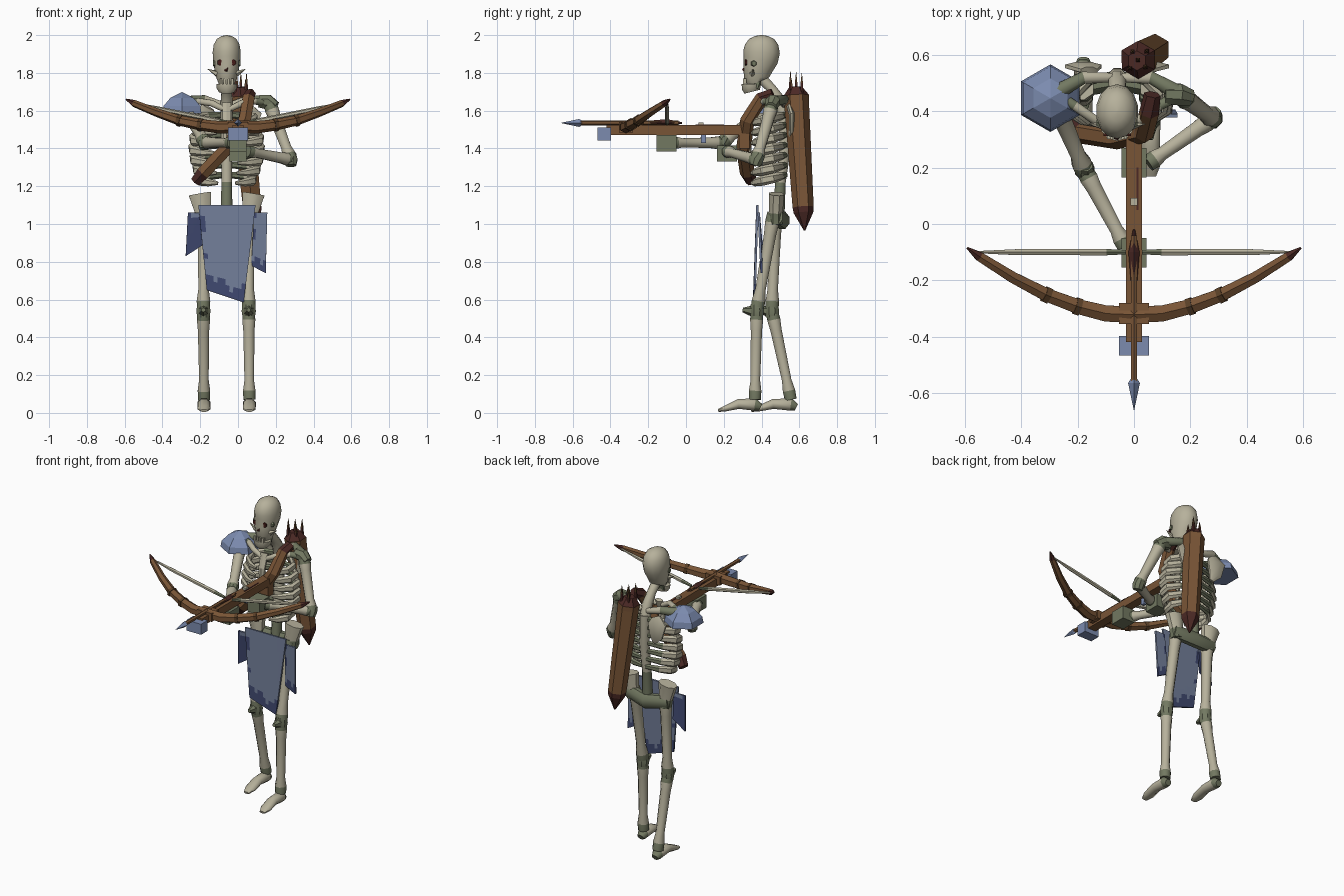
import bpy, bmesh, math, random
from mathutils import Vector

if "Cube" in bpy.data.objects:
    bpy.data.objects.remove(bpy.data.objects["Cube"])
random.seed(4)


def colour(name, rgb):
    m = bpy.data.materials.new(name)
    m.use_nodes = True
    m.diffuse_color = (*rgb, 1)
    m.node_tree.nodes["Principled BSDF"].inputs["Base Color"].default_value = (*rgb, 1)
    return m


BONE = colour("pale bone", (.47, .44, .33))
MOSS = colour("mossy bone", (.17, .19, .12))
STEEL = colour("blue steel", (.20, .26, .43))
CLOTH = colour("blue cloth", (.17, .21, .32))
NAVY = colour("navy stain", (.05, .065, .16))
WOOD = colour("brown wood", (.19, .09, .037))
DARK = colour("dark leather", (.07, .022, .018))
BAND = colour("dark wood", (.10, .05, .02))
SOCKET = colour("eye socket", (.06, .012, .01))


def finish(name, bm, mats, smooth=0):
    bmesh.ops.recalc_face_normals(bm, faces=bm.faces)
    me = bpy.data.meshes.new(name)
    bm.to_mesh(me)
    bm.free()
    for m in mats:
        me.materials.append(m)
    if smooth:
        me.shade_smooth()
        me.set_sharp_from_angle(angle=math.radians(smooth))
    ob = bpy.data.objects.new(name, me)
    bpy.context.collection.objects.link(ob)
    return ob


def tube(name, pts, radii, mats, sides=8, smooth=0, ref=None, turn=0.5):
    """Loft rings along a path; one material, or one per segment."""
    pts = [Vector(p) for p in pts]
    whole = pts[-1] - pts[0]
    ref = Vector(ref or ((0, 1, 0) if abs(whole.z) > .7 * whole.length else (0, 0, 1)))
    mats = mats if isinstance(mats, list) else [mats] * (len(pts) - 1)
    used = list(dict.fromkeys(mats))
    bm = bmesh.new()
    rings = []
    for i, p in enumerate(pts):
        t = (pts[min(i + 1, len(pts) - 1)] - pts[max(i - 1, 0)]).normalized()
        side = ref.cross(t).normalized()
        up = t.cross(side)
        r = radii[i] if isinstance(radii[i], tuple) else (radii[i], radii[i])
        angles = [2 * math.pi * (k + turn) / sides for k in range(sides)]
        rings.append([bm.verts.new(p + side * math.cos(a) * r[0] + up * math.sin(a) * r[1])
                      for a in angles])
    for i, m in enumerate(mats):
        for k in range(sides):
            j = (k + 1) % sides
            f = bm.faces.new((rings[i][k], rings[i][j], rings[i + 1][j], rings[i + 1][k]))
            f.material_index = used.index(m)
    bm.faces.new(rings[0]).material_index = 0
    bm.faces.new(rings[-1]).material_index = used.index(mats[-1])
    return finish(name, bm, used, smooth)


def box(name, lo, hi, mat):
    bm = bmesh.new()
    bmesh.ops.create_cube(bm, size=1)
    for v in bm.verts:
        v.co = [(a + b) / 2 + c * (b - a) for a, b, c in zip(lo, hi, v.co)]
    return finish(name, bm, [mat])


def bone(name, a, b, r):
    """Limb bone, slim in the middle, with mossy ends."""
    a, b = Vector(a), Vector(b)
    steps = (0, .1, .22, .78, .9, 1)
    return tube(name, [a.lerp(b, s) for s in steps],
                [r * k for k in (1.0, 1.1, .95, .8, 1.05, 1.0)],
                [MOSS, BONE, BONE, BONE, MOSS], smooth=60)


MID = -.06                      # body centre line
SIDES = (("left", 1), ("right", -1))

# Skull, jaw and teeth
levels = [(1.752, .385, .045, .06), (1.775, .375, .056, .068), (1.82, .38, .066, .078),
          (1.87, .395, .074, .092), (1.91, .40, .076, .097), (1.95, .40, .07, .088),
          (1.98, .40, .053, .066), (1.995, .40, .028, .036), (2.0, .40, .004, .005)]
tube("skull", [(MID, y, z) for z, y, a, b in levels], [(a, b) for z, y, a, b in levels],
     BONE, sides=14, smooth=60, ref=(0, 1, 0))
tube("jaw", [(MID, .35, 1.70), (MID, .345, 1.72), (MID, .345, 1.742)],
     [(.042, .042), (.056, .05), (.058, .05)], BONE, sides=10, smooth=40)
tube("jaw_hinge", [(MID, .37, 1.72), (MID, .39, 1.78)], [(.05, .02)] * 2, MOSS, sides=6)
for k in range(4):
    x = MID - .03 + .02 * k
    box("tooth", (x - .006, .302, 1.738), (x + .006, .32, 1.77), BONE)
for side, s in SIDES:
    tube(side + "_eye", [(MID + s * .034, .312, 1.855), (MID + s * .034, .322, 1.855)],
         [.017, .017], SOCKET, sides=6)
    tube(side + "_cheek_spike", [(MID + s * .05, .35, 1.795), (MID + s * .1, .355, 1.82)],
         [.017, .001], BONE, sides=5)
    tube(side + "_ear_mark", [(MID + s * .062, .36, 1.85), (MID + s * .073, .36, 1.85)],
         [.018, .013], MOSS, sides=6)
tube("nose", [(MID, .303, 1.81), (MID, .315, 1.825)], [.011, .012], SOCKET, sides=3)

# Spine, sternum and shoulder girdle
tube("neck", [(MID, .40, 1.77), (MID, .45, 1.72), (MID, .50, 1.65), (MID, .52, 1.56)],
     [.03, .028, .034, .034], BONE, smooth=60)
tube("spine", [(MID, .52, 1.6), (MID, .525, 1.4), (MID, .50, 1.22), (MID, .49, 1.04)],
     [.034, .032, .03, .034], [BONE, BONE, MOSS], smooth=60)
tube("sternum", [(MID, .37, 1.64), (MID, .34, 1.55), (MID, .335, 1.36)],
     [(.028, .015), (.025, .013), (.014, .01)], BONE, sides=6)
for side, s in SIDES:
    tube(side + "_collar_bone", [(MID + s * x, y, z) for x, y, z in
         ((.02, .365, 1.61), (.08, .37, 1.64), (.15, .42, 1.65), (.22, .46, 1.64))],
         [.016, .018, .018, .024], [BONE, BONE, MOSS], smooth=60)
    tube(side + "_shoulder_ridge", [(MID + s * .02, .52, 1.63), (MID + s * .12, .52, 1.66),
         (MID + s * .21, .47, 1.65)], [.018, .024, .03], [BONE, MOSS], smooth=60)
    tube(side + "_shoulder_blade", [(MID + s * .10, .545, 1.62), (MID + s * .12, .56, 1.58),
         (MID + s * .11, .56, 1.5), (MID + s * .09, .55, 1.45)],
         [(.035, .015), (.07, .017), (.05, .017), (.015, .01)], BONE, smooth=50)
    # Ribs droop towards the front
    for n in range(7):
        half = .14 + .055 * math.sin(math.pi * (n + .6) / 7)
        z = 1.575 - n * .053
        arc = [math.radians(a) for a in (-86, -50, -15, 20, 50, 72)]
        path = [(MID + s * half * math.cos(a), .435 - .093 * math.sin(a),
                 z - .02 - .022 * math.sin(a)) for a in arc]
        tube(side + "_rib", path, [(.012, .015), (.015, .022), (.017, .027), (.017, .027),
             (.014, .021), (.006, .009)], [MOSS] + [BONE] * 4, sides=6, smooth=40, ref=(0, 0, 1))

# Pelvis
tube("pelvis", [(MID - .15, .48, 1.04), (MID, .51, 1.02), (MID + .15, .48, 1.04)],
     [(.035, .045), (.04, .05), (.035, .045)], MOSS, smooth=50)
for side, s in SIDES:
    tube(side + "_hip_wing", [(MID + s * .12, .475, 1.0), (MID + s * .125, .475, 1.06),
         (MID + s * .142, .48, 1.16)], [(.04, .04), (.045, .04), (.064, .043)],
         [MOSS, BONE], sides=8, smooth=40)

# Legs, the left one stepping forward
legs = {"left": ((.055, .465, 1.06), (.057, .375, .54), (.06, .365, .07), (.06, .17, .012)),
        "right": ((-.18, .475, 1.06), (-.183, .455, .54), (-.18, .555, .07), (-.18, .345, .012))}
for side, (hip, knee, ankle, toe) in legs.items():
    bone(side + "_thigh", hip, knee, .037)
    bone(side + "_shin", knee, ankle, .034)
    k, a, t = Vector(knee), Vector(ankle), Vector(toe)
    tube(side + "_knee", [k + Vector((0, 0, .035)), k, k - Vector((0, 0, .035))],
         [.035, .041, .035], MOSS, smooth=40)
    tube(side + "_kneecap", [k + Vector((0, -.03, 0)), k + Vector((0, -.075, .005))],
         [.028, .012], MOSS, sides=6)
    tube(side + "_foot", [a + Vector((0, .03, -.04)), a + Vector((0, 0, -.025)),
         a.lerp(t, .45) + Vector((0, 0, .003)), a.lerp(t, .8), t],
         [(.022, .02), (.037, .036), (.034, .028), (.036, .017), (.02, .008)],
         [MOSS, BONE, BONE, BONE], smooth=60)

# Arms and hands
arms = {"left": ((.17, .455, 1.63), (.28, .375, 1.34), (.05, .215, 1.385)),
        "right": ((-.28, .43, 1.61), (-.175, .19, 1.43), (-.03, -.08, 1.43))}
for side, (shoulder, elbow, wrist) in arms.items():
    bone(side + "_upper_arm", shoulder, elbow, .036)
    bone(side + "_forearm", elbow, wrist, .032)
    e = Vector(elbow)
    tube(side + "_elbow", [e + Vector((0, .02, .03)), e, e - Vector((0, .01, .03))],
         [.03, .037, .03], MOSS, smooth=40)
tube("left_shoulder", [(.11, .46, 1.65), (.16, .46, 1.645), (.2, .45, 1.62)],
     [.035, .042, .03], MOSS, smooth=40)
box("left_hand", (-.045, .165, 1.33), (.045, .27, 1.415), MOSS)
box("right_hand", (-.045, -.155, 1.385), (.045, -.05, 1.47), MOSS)

# Six-sided shoulder plate
dome = [(1.585, .12), (1.625, .112), (1.668, .07), (1.698, .002)]
tube("shoulder_plate", [(-.297, .447, z) for z, r in dome], [r for z, r in dome],
     STEEL, sides=6, ref=(0, 1, 0))


# Torn cloth panels, stained along the jagged lower edge
def panel(name, corners, y_top, y_low, stain, nx=10, nz=16):
    tl, tr, br, bl = [Vector(c) for c in corners]
    bm = bmesh.new()
    grid = []
    for j in range(nz + 1):
        v = j / nz
        row = [tl.lerp(bl, v).lerp(tr.lerp(br, v), i / nx) for i in range(nx + 1)]
        grid.append([bm.verts.new((p.x, y_top + (y_low - y_top) * v, p.y)) for p in row])
    edge = [stain + random.uniform(-.05, .06) for i in range(nx)]
    for j in range(nz):
        for i in range(nx):
            f = bm.faces.new((grid[j][i], grid[j][i + 1], grid[j + 1][i + 1], grid[j + 1][i]))
            rim = i == 0 and random.random() < .25
            f.material_index = int((j + .5) / nz > edge[i] or rim)
    ob = finish(name, bm, [CLOTH, NAVY])
    mod = ob.modifiers.new("thickness", "SOLIDIFY")
    mod.thickness = .012
    mod.offset = 0


panel("front_cloth", ((-.21, 1.1), (.093, 1.1), (.03, .585), (-.165, .65)), .378, .362, .86)
panel("right_cloth", ((-.265, 1.06), (-.185, 1.06), (-.185, .89), (-.277, .83)), .385, .40, .1, 5, 8)
panel("left_cloth", ((.085, 1.06), (.155, 1.06), (.147, .74), (.07, .78)), .385, .40, .84, 5, 10)

# Crossbow stock, fittings and trigger
box("stock", (-.029, -.42, 1.472), (.029, .335, 1.523), WOOD)
box("stock_butt", (-.027, .28, 1.40), (.027, .335, 1.475), WOOD)
box("bow_mount", (-.054, -.355, 1.485), (.054, -.28, 1.54), WOOD)
box("nose_block", (-.054, -.468, 1.442), (.054, -.398, 1.512), STEEL)
box("string_catch", (-.012, .065, 1.52), (.012, .092, 1.538), BONE)
box("trigger", (-.01, .08, 1.43), (.01, .105, 1.475), STEEL)
box("stock_groove", (.008, .05, 1.52), (.016, .2, 1.526), DARK)

# Bolt with fletching and steel head
tube("bolt", [(0, -.04, 1.535), (0, -.57, 1.535)], [.013, .013], WOOD, sides=6)
tube("bolt_fletching", [(0, -.02, 1.535), (0, -.1, 1.535), (0, -.29, 1.535)],
     [.004, .02, .004], DARK, sides=4, turn=0)
tube("bolt_head", [(0, -.55, 1.535), (0, -.565, 1.535), (0, -.66, 1.535)],
     [.012, .021, .001], STEEL, sides=4, turn=0)

# Bow limbs, collars and string
curve = [(.0, -.322, 1.515), (.1, -.318, 1.512), (.2, -.293, 1.525), (.31, -.252, 1.548),
         (.43, -.19, 1.59), (.55, -.115, 1.638), (.592, -.085, 1.66)]
for side, s in SIDES:
    path = [(s * x, y, z) for x, y, z in curve]
    tube(side + "_bow_limb", path, [.034, .033, .03, .027, .023, .019, .004],
         [WOOD] * 5 + [DARK], sides=6, smooth=20)
    for i, r in ((2, .035), (3, .032)):
        p = Vector(path[i])
        d = (Vector(path[i + 1]) - Vector(path[i - 1])).normalized() * .01
        tube(side + "_limb_collar", [p - d, p + d], [r, r], BAND, sides=6)
    tube(side + "_string", [(s * .03, -.1, 1.53), (s * .1, -.1, 1.545), (s * .42, -.1, 1.61),
         (s * .565, -.1, 1.643)], [.009, .013, .012, .004], [MOSS, BONE, BONE], sides=6)

# Quiver and protruding shafts
top, low = Vector((.015, .583, 1.68)), Vector((.078, .622, 1.06))
axis = (top - low).normalized()
tube("quiver", [low - axis * .095, low, low + axis * .03, top - axis * .03, top, top + axis * .045],
     [.004, .052, .056, .066, .068, .035], [DARK, DARK, WOOD, WOOD, DARK], sides=6)
for dx, dy, h in ((-.03, -.03, .13), (.025, -.025, .09), (.03, .03, .12), (-.02, .03, .1), (0, 0, .125)):
    base = top + Vector((dx, dy, 0))
    tube("quiver_shaft", [base, base + Vector((0, 0, h * .55)), base + Vector((0, 0, h))],
         [.012, .009, .001], [DARK, BAND], sides=4)

# Chest strap running from the left shoulder to the right side
tube("chest_strap", [(.065, .46, 1.69), (.055, .40, 1.665), (.035, .325, 1.55), (-.06, .305, 1.40),
     (-.185, .325, 1.27), (-.225, .345, 1.225)], [.03, .036, .038, .04, .04, .03],
     [DARK, WOOD, WOOD, WOOD, DARK], sides=6, ref=(0, 1, 0))
